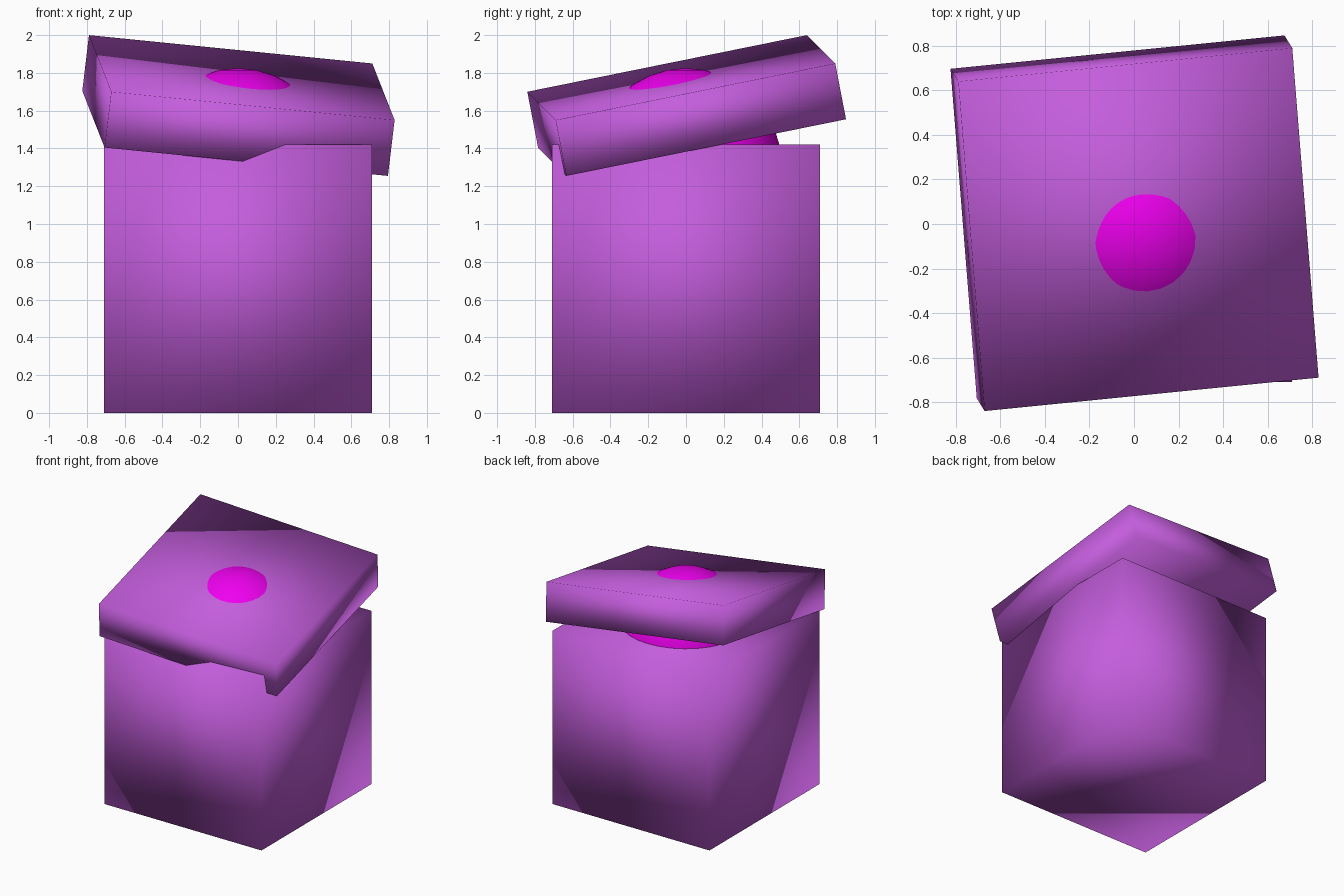
import bpy
from mathutils import Matrix, Vector

if "Cube" in bpy.data.objects:
    bpy.data.objects.remove(bpy.data.objects["Cube"])


def material(name, color):
    mat = bpy.data.materials.new(name)
    mat.diffuse_color = color
    mat.use_nodes = True
    mat.node_tree.nodes["Principled BSDF"].inputs["Base Color"].default_value = mat.diffuse_color
    return mat


def finish(name, mat):
    obj = bpy.context.object
    obj.name = name
    obj.data.materials.append(mat)
    for poly in obj.data.polygons:
        poly.use_smooth = True
    return obj


purple = material("purple", (0.55, 0.11, 0.72, 1))
magenta = material("magenta", (0.87, 0.0, 0.87, 1))

# Box body: a solid, softly shaded cube
bpy.ops.mesh.primitive_cube_add(size=1.42, location=(0, 0, 0.71))
finish("box_body", purple)

# Ball bursting out of the box and through the lid
bpy.ops.mesh.primitive_uv_sphere_add(segments=32, ring_count=16, radius=0.504,
                                     location=(0, 0, 1.321))
finish("ball", magenta)

# Tilted lid: oriented by its own edge directions
u = Vector((1.5, 0.15, -0.15)).normalized()
n = u.cross(Vector((-0.12, 1.48, 0.30))).normalized()
v = n.cross(u)
thick = 0.303
bpy.ops.mesh.primitive_cube_add(size=1)
lid = finish("lid", purple)
lid.data.transform(Matrix.Diagonal((1.515, 1.515, thick, 1)))
lid.data.transform(Matrix((u, v, n)).transposed().to_4x4())
lid.location = Vector((0.02, -0.025, 1.775)) - n * thick / 2
